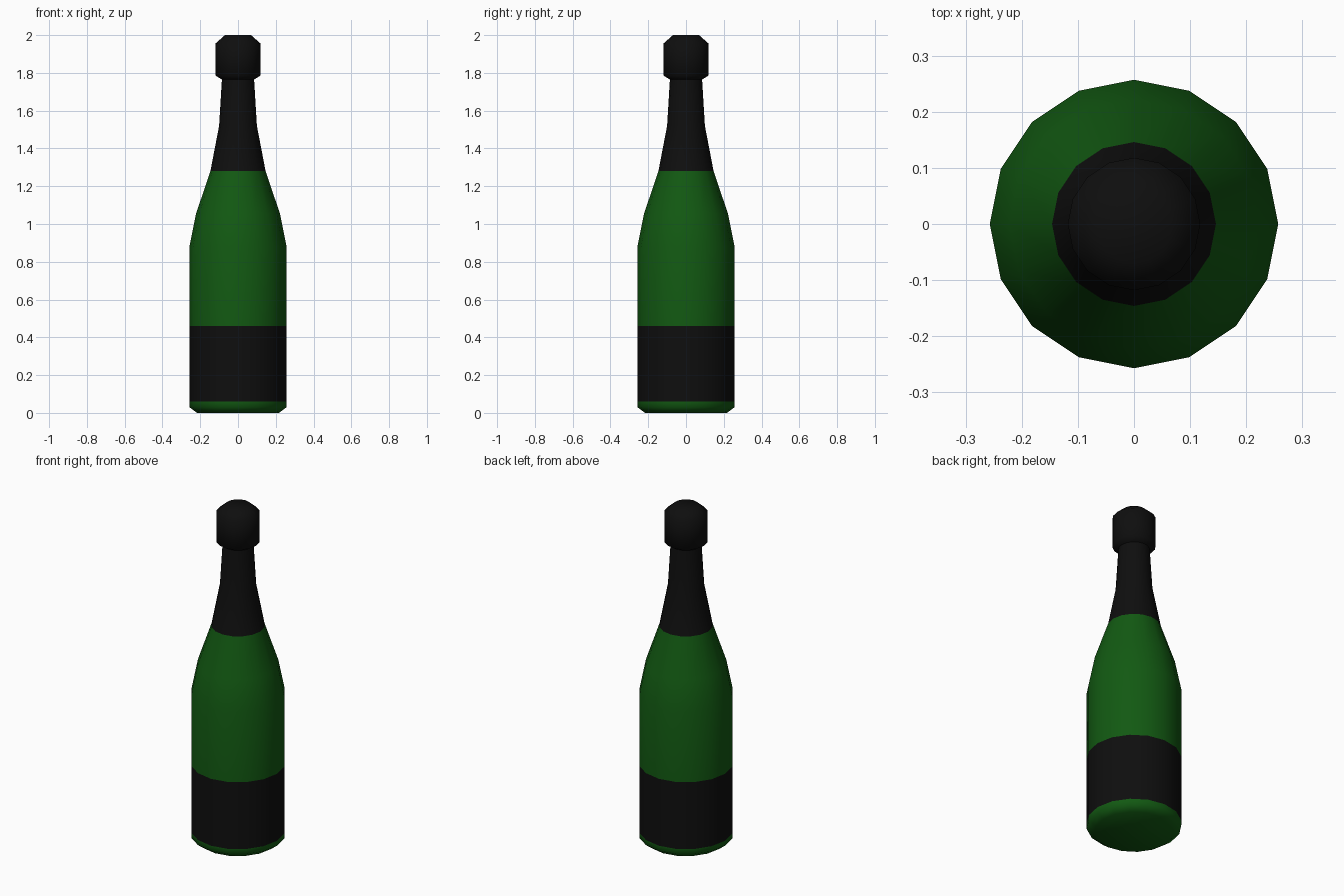
import bpy, bmesh
from math import cos, sin, pi

if "Cube" in bpy.data.objects:
    bpy.data.objects.remove(bpy.data.objects["Cube"])

SIDES = 16


def material(name, rgb):
    m = bpy.data.materials.new(name)
    m.diffuse_color = (*rgb, 1)
    m.use_nodes = True
    m.node_tree.nodes["Principled BSDF"].inputs["Base Color"].default_value = m.diffuse_color
    return m


GREEN = material("green_glass", (0.006, 0.10, 0.006))
BLACK = material("black_foil", (0.0045, 0.0045, 0.0045))


def lathe(name, profile, bands, close_bottom=False, close_top=False):
    """Spin (radius, z) rings; bands gives the material slot of each strip."""
    bm = bmesh.new()
    rings = [[bm.verts.new((r * cos(2 * pi * i / SIDES), r * sin(2 * pi * i / SIDES), z))
              for i in range(SIDES)] for r, z in profile]
    for low, high, slot in zip(rings, rings[1:], bands):
        for i in range(SIDES):
            j = (i + 1) % SIDES
            bm.faces.new((low[i], low[j], high[j], high[i])).material_index = slot
    if close_bottom:
        bm.faces.new(rings[0][::-1]).material_index = bands[0]
    if close_top:
        bm.faces.new(rings[-1]).material_index = bands[-1]
    for f in bm.faces:
        f.smooth = True
    mesh = bpy.data.meshes.new(name)
    bm.to_mesh(mesh)
    bm.free()
    mesh.materials.append(GREEN)
    mesh.materials.append(BLACK)
    ob = bpy.data.objects.new(name, mesh)
    bpy.context.collection.objects.link(ob)
    return ob


# Glass body with flush wrap-around label and foil-covered neck
lathe("bottle",
      [(0.217, 0), (0.257, 0.03), (0.257, 0.06), (0.257, 0.46), (0.257, 0.88),
       (0.222, 1.055), (0.146, 1.28), (0.10, 1.52), (0.085, 1.77)],
      [0, 0, 1, 0, 0, 0, 1, 1], close_bottom=True)

# Foil-wrapped cork on the neck
lathe("cork_cap",
      [(0.085, 1.765), (0.118, 1.785), (0.118, 1.957), (0.069, 2.0)],
      [1, 1, 1], close_top=True)
